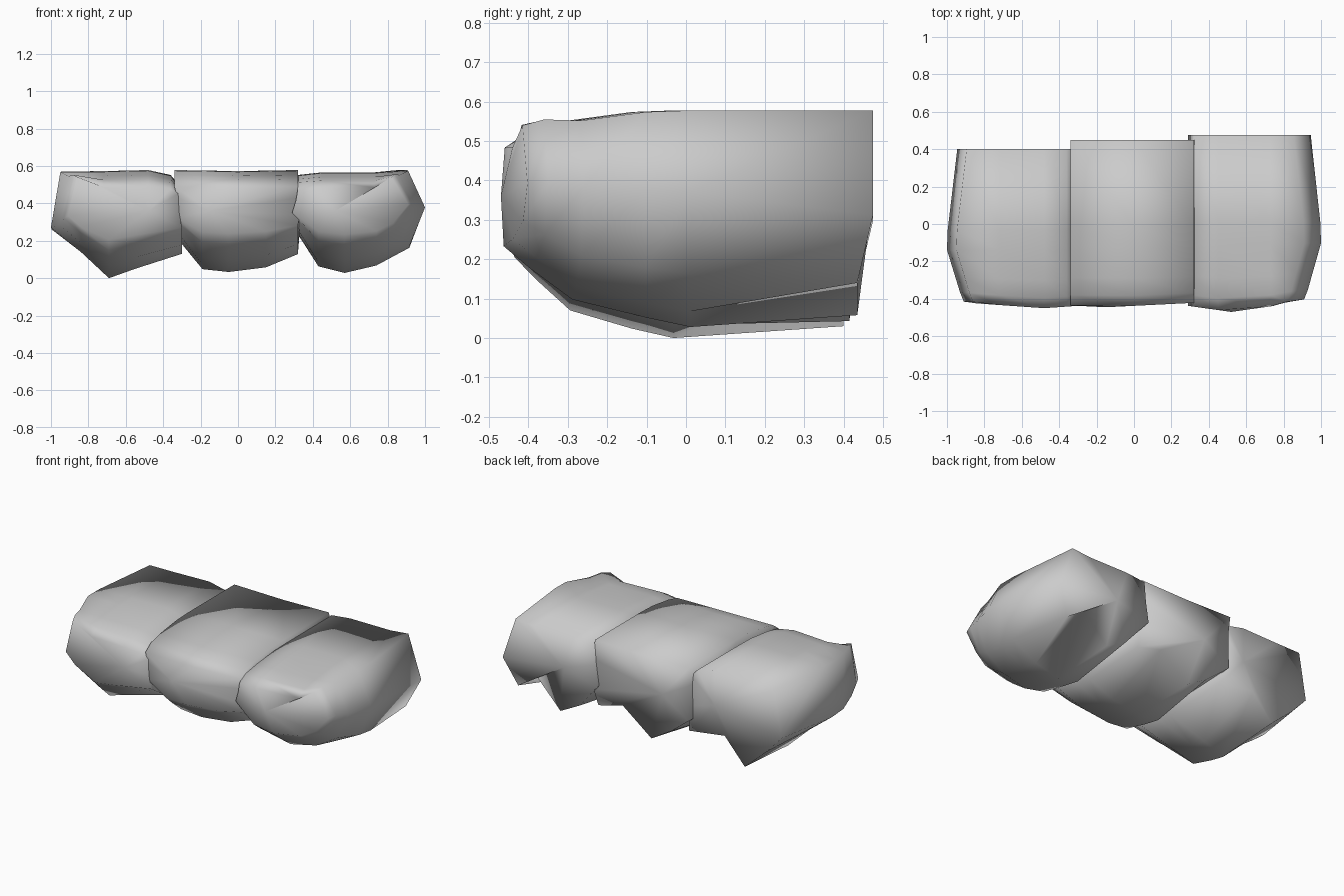
import bpy, bmesh

cube = bpy.data.objects.get("Cube")
if cube:
    bpy.data.objects.remove(cube, do_unlink=True)

# One plain grey material
grey = bpy.data.materials.new("plain_grey")
grey.use_nodes = True
grey.diffuse_color = (0.6, 0.6, 0.6, 1)
grey.node_tree.nodes["Principled BSDF"].inputs["Base Color"].default_value = (0.6, 0.6, 0.6, 1)

# Lengthwise stations shared by the blocks: position along depth (0 front, 1 back),
# bottom height, top height, inward pinch of the outer ends
STATIONS = [
    (0.00, 0.205, 0.49, 0.09),
    (0.06, 0.15, 0.53, 0.07),
    (0.16, 0.07, 0.552, 0.045),
    (0.34, 0.024, 0.574, 0.0),
    (0.47, 0.0, 0.578, 0.004),
    (1.00, 0.03, 0.578, 0.055),
]


def block(name, section, front, nose_x, nose_depth, back, lift, front_rise, back_rise, tuck):
    """Loft an x-z section through the stations. The front swells at nose_x, single
    corners rise at the front or back, and the lower back edge is tucked in."""
    zs = [p[1] for p in section]
    low, high = min(zs), max(zs)
    bm = bmesh.new()
    rings = []
    for t, z0, z1, pinch in STATIONS:
        z0 += lift
        ring = []
        for i, (x, z) in enumerate(section):
            y = front + (back - front) * t
            y -= nose_depth * max(0, 1 - abs(x - nose_x) / 0.5) * max(0, 1 - t / 0.3)
            height = z0 + (z - low) / (high - low) * (z1 - z0)
            height += front_rise.get(i, 0) * max(0, 1 - t / 0.12)
            if abs(x) > 0.85:
                x -= pinch if x > 0 else -pinch
            if t == 1:
                height += back_rise.get(i, 0)
                if z < 0.2:
                    y -= tuck
            ring.append(bm.verts.new((x, y, height)))
        rings.append(ring)
    n = len(section)
    for a, b in zip(rings, rings[1:]):
        for i in range(n):
            j = (i + 1) % n
            bm.faces.new((a[i], a[j], b[j], b[i]))
    # Front and back caps
    for ring, y in ((rings[0], front - nose_depth), (rings[-1], back)):
        centre = bm.verts.new((nose_x, y, 0.36))
        for i in range(n):
            bm.faces.new((ring[i], ring[(i + 1) % n], centre))
    bmesh.ops.recalc_face_normals(bm, faces=bm.faces)
    mesh = bpy.data.meshes.new(name)
    bm.to_mesh(mesh)
    bm.free()
    mesh.materials.append(grey)
    for p in mesh.polygons:
        p.use_smooth = True
    obj = bpy.data.objects.new(name, mesh)
    bpy.context.collection.objects.link(obj)


# Right block, with its lowest corner towards the outer end
block("right_block",
      [(-0.95, 0.57), (-1.0, 0.26), (-0.84, 0.14), (-0.69, 0.0), (-0.55, 0.05),
       (-0.30, 0.13), (-0.315, 0.30), (-0.32, 0.50), (-0.36, 0.55), (-0.48, 0.578), (-0.72, 0.572)],
      -0.415, -0.48, 0.035, 0.40, 0.0, {0: 0.055}, {4: 0.11}, 0.0)

# Middle block
block("middle_block",
      [(-0.34, 0.578), (-0.325, 0.45), (-0.33, 0.22), (-0.19, 0.05), (-0.05, 0.035),
       (0.15, 0.06), (0.32, 0.13), (0.33, 0.25), (0.33, 0.45), (0.32, 0.578), (0.0, 0.572)],
      -0.42, -0.15, 0.025, 0.45, 0.033, {}, {3: 0.05, 4: -0.02, 5: 0.11}, 0.035)

# Left block, with a pointed outer end
block("left_block",
      [(0.32, 0.55), (0.31, 0.42), (0.29, 0.28), (0.43, 0.06), (0.57, 0.025), (0.74, 0.065),
       (0.92, 0.16), (1.0, 0.37), (0.91, 0.578), (0.73, 0.565), (0.45, 0.565)],
      -0.40, 0.52, 0.07, 0.475, 0.028, {8: 0.05}, {3: 0.04, 5: 0.14, 6: -0.045, 7: -0.07}, 0.04)
